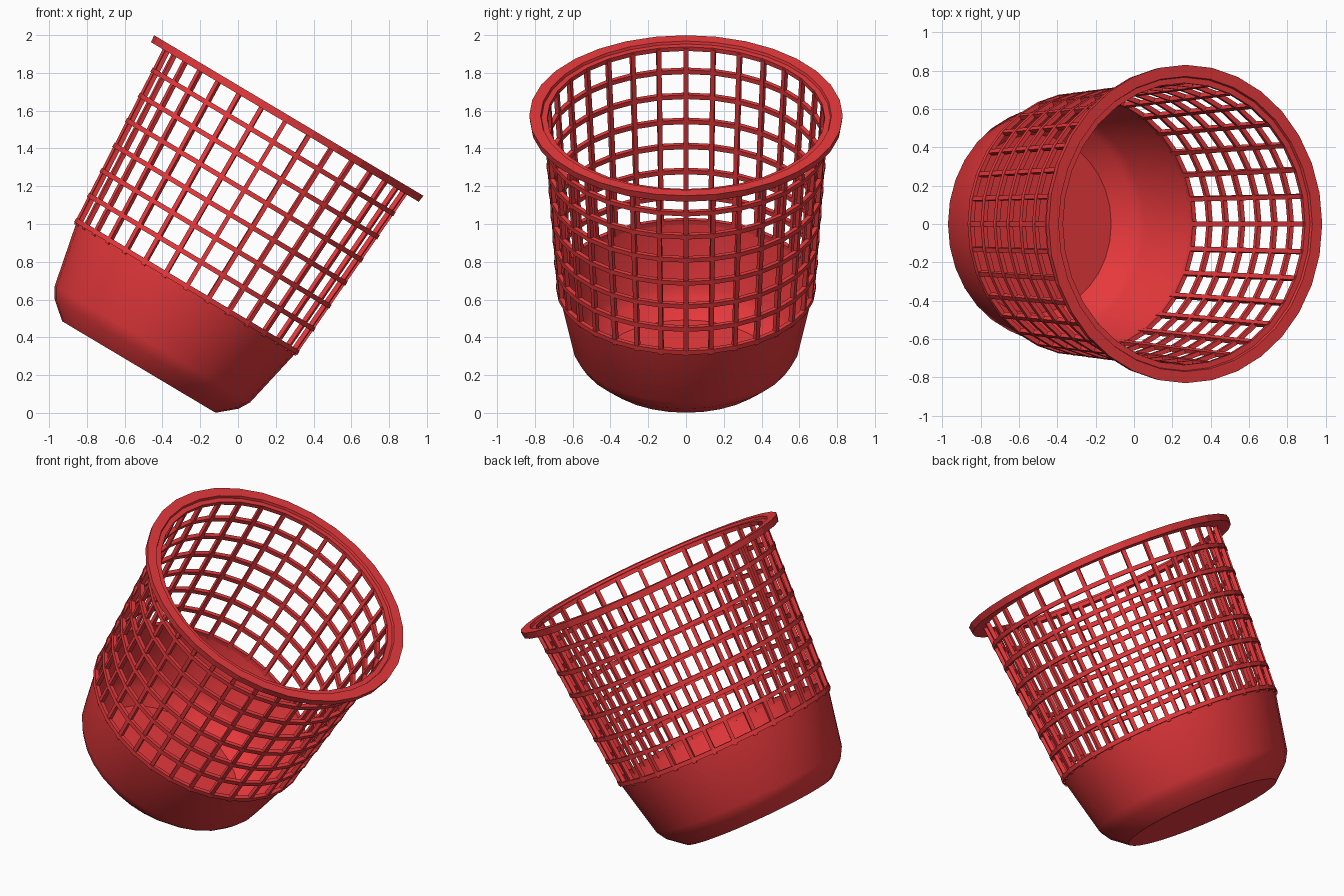
import bpy, bmesh, math
from mathutils import Matrix, Vector

if "Cube" in bpy.data.objects:
    bpy.data.objects.remove(bpy.data.objects["Cube"])

SEG = 32
TILT = Matrix.Translation((-0.525, 0, 0.243)) @ Matrix.Rotation(math.radians(30.8), 4, 'Y')

red = bpy.data.materials.new("red_plastic")
red.diffuse_color = (0.8, 0.04, 0.045, 1)
red.use_nodes = True
red.node_tree.nodes["Principled BSDF"].inputs["Base Color"].default_value = red.diffuse_color


def finish(name, bm):
    bmesh.ops.recalc_face_normals(bm, faces=bm.faces)
    me = bpy.data.meshes.new(name)
    bm.to_mesh(me)
    bm.free()
    me.materials.append(red)
    ob = bpy.data.objects.new(name, me)
    bpy.context.collection.objects.link(ob)
    ob.matrix_world = TILT
    return ob


def lathe(bm, profile, closed=True):
    """Revolve (radius, height) points around the basket axis."""
    rows = []
    for r, h in profile:
        rows.append([bm.verts.new((r * math.cos(math.tau * i / SEG),
                                   r * math.sin(math.tau * i / SEG), h))
                     for i in range(SEG)])
    n = len(rows)
    for k in range(n if closed else n - 1):
        a, b = rows[k], rows[(k + 1) % n]
        for i in range(SEG):
            j = (i + 1) % SEG
            bm.faces.new((a[i], a[j], b[j], b[i]))
    return rows


def wall(h):
    """Outer radius of the lattice at a height along the axis."""
    return 0.688 + (h - 0.5) * 0.068


# Solid bowl: thin shell with rounded foot
bm = bmesh.new()
inner = [(0.665, 0.49), (0.591, 0.14), (0.557, 0.085), (0.466, 0.012)]
outer = [(0.473, 0.0), (0.566, 0.08), (0.602, 0.14), (0.676, 0.49)]
rows = lathe(bm, inner + outer)
# replace the tube between the floors with two discs
bmesh.ops.delete(bm, geom=[f for f in bm.faces
                           if all(v in set(rows[3] + rows[4]) for v in f.verts)],
                 context='FACES_ONLY')
bm.faces.new(rows[3])
bm.faces.new(rows[4])
bowl = finish("bowl", bm)
bpy.context.view_layer.objects.active = bowl
bowl.select_set(True)
bpy.ops.object.shade_smooth_by_angle(angle=math.radians(35))

# Horizontal hoops
bm = bmesh.new()
for k in range(7):
    h = 0.497 + k * 0.1483
    r = wall(h)
    lathe(bm, [(r - 0.024, h - 0.013), (r, h - 0.013),
               (r, h + 0.013), (r - 0.024, h + 0.013)])
finish("hoops", bm)

# Upright bars
bm = bmesh.new()
lo, hi = 0.475, 1.525
for i in range(SEG):
    turn = Matrix.Rotation(math.tau * i / SEG, 4, 'Z')
    cube = bmesh.ops.create_cube(bm, size=1)["verts"]
    for v in cube:
        h = hi if v.co.z > 0 else lo
        r = wall(h) - (0.004 if v.co.x > 0 else 0.028)
        v.co = turn @ Vector((r, v.co.y * 0.024, h))
finish("upright_bars", bm)

# Rim with a stepped inner lip
bm = bmesh.new()
lathe(bm, [(0.735, 1.51), (0.825, 1.51), (0.83, 1.55),
           (0.77, 1.55), (0.765, 1.535), (0.735, 1.535)])
finish("rim", bm)
